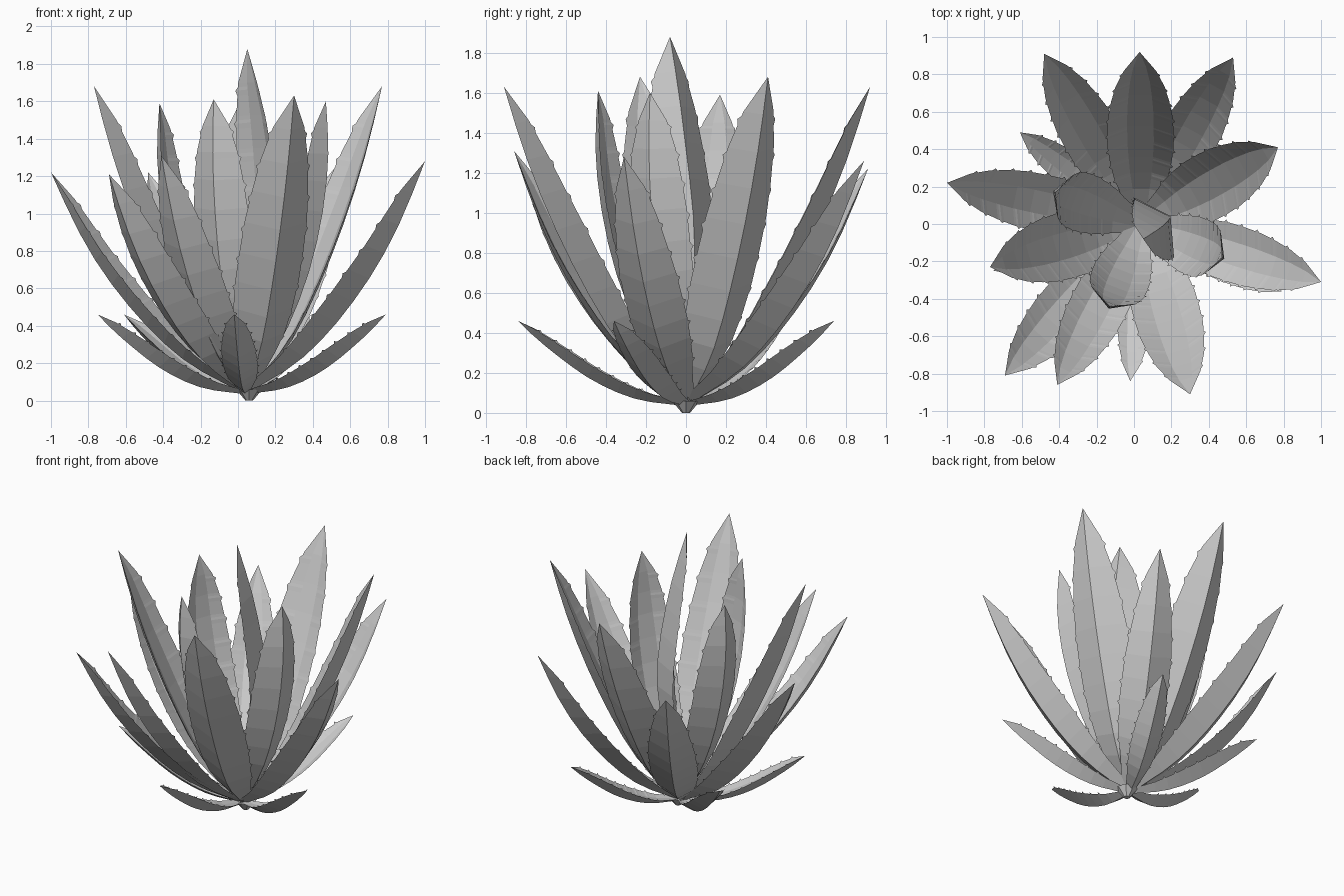
import bpy, bmesh
from mathutils import Vector

if "Cube" in bpy.data.objects:
    bpy.data.objects.remove(bpy.data.objects["Cube"])

BASE = Vector((0.04, 0.0, 0.04))
BANDS = 11  # flat bands along each leaf, one marginal tooth per band
WIDTH = [(0, .28), (.12, .5), (.3, .86), (.48, 1), (.65, .96), (.8, .78), (.91, .48), (1, .0)]


def width_at(t):
    for (a, wa), (b, wb) in zip(WIDTH, WIDTH[1:]):
        if t <= b:
            return wa + (wb - wa) * (t - a) / (b - a)
    return 0.0


def spline(pts, t):
    # Catmull-Rom through the path points
    n = len(pts) - 1
    i = min(int(t * n), n - 1)
    u = t * n - i
    p1, p2 = pts[i], pts[i + 1]
    p0 = pts[i - 1] if i > 0 else p1 * 2 - p2
    p3 = pts[i + 2] if i + 2 <= n else p2 * 2 - p1
    return 0.5 * (p1 * 2 + (p2 - p0) * u + (p0 * 2 - p1 * 5 + p2 * 4 - p3) * u * u
                  + (p1 * 3 - p0 - p2 * 3 + p3) * u ** 3)


def leaf(name, pts, facing, width, fold=0.45, thick=0.03):
    # folded blade: toothed margins, shallow channel on top, keel below
    side = Vector((-facing.y, facing.x, 0)).normalized()

    def section(t):
        p = spline(pts, t)
        tan = (spline(pts, min(t + .01, 1)) - spline(pts, max(t - .01, 0))).normalized()
        nor = tan.cross(side).normalized()
        w = width_at(t) * width / 2
        th = thick * width_at(t)
        up, out = nor * w * fold, side * w
        return [p + out + up, p + out * 0.4 + up * 0.48, p - out * 0.4 + up * 0.48,
                p - out + up, p - nor * th * 0.7]

    bm = bmesh.new()
    rings = []
    for i in range(BANDS):
        a, b = section(i / BANDS), section((i + 1) / BANDS)
        for f, tooth in ((0, 0), (.62, 0), (.78, .014), (.88, 0)):
            if f and i == BANDS - 1:
                continue
            ring = [x.lerp(y, f) for x, y in zip(a, b)]
            if tooth and i > 1:
                # teeth stay in the plane of the blade
                for j in (0, 3):
                    ring[j] += (ring[j] - ring[4]).normalized() * tooth
            rings.append([bm.verts.new(v) for v in ring])
    n = 5
    for a, b in zip(rings, rings[1:]):
        for j in range(n):
            m = (j + 1) % n
            bm.faces.new((a[j], a[m], b[m], b[j]))
    tip = bm.verts.new(pts[-1])
    for j in range(n):
        bm.faces.new((rings[-1][j], rings[-1][(j + 1) % n], tip))
    bm.faces.new(rings[0][::-1])
    bmesh.ops.recalc_face_normals(bm, faces=bm.faces)
    me = bpy.data.meshes.new(name)
    bm.to_mesh(me)
    bm.free()
    bpy.context.collection.objects.link(bpy.data.objects.new(name, me))


# each whorl: width, side profile (share of reach, share of height), leaf tips
WHORLS = {
    "ground_leaf": (.19, [(0, 0), (.28, .1), (.53, .32), (.76, .63), (1, 1)],
                    [(-.02, -.84, .46), (.79, -.36, .46), (.38, .74, .46),
                     (-.61, .49, .46), (-.75, -.25, .46)]),
    "outer_leaf": (.31, [(0, 0), (.29, .15), (.54, .36), (.78, .64), (1, 1)],
                   [(-1, .22, 1.22), (1, -.31, 1.28), (-.69, -.81, 1.21),
                    (-.48, .91, 1.22), (.53, .89, 1.26), (-.41, -.86, 1.31)]),
    "middle_leaf": (.36, [(0, 0), (.3, .16), (.56, .4), (.8, .69), (1, 1)],
                    [(-.77, -.23, 1.68), (.77, .41, 1.68), (.3, -.91, 1.63), (.03, .92, 1.63)]),
    "inner_leaf": (.32, [(0, 0), (.46, .21), (.8, .47), (.98, .75), (1, 1)],
                   [(-.42, .17, 1.59), (-.13, -.44, 1.61), (.47, -.18, 1.6)]),
}
for name, (width, prof, tips) in WHORLS.items():
    for i, tip in enumerate(tips):
        reach = Vector(tip) - BASE
        pts = [BASE + Vector((reach.x * r, reach.y * r, reach.z * z)) for r, z in prof]
        leaf(f"{name}_{i + 1}", pts, reach, width)

# upright heart leaf
heart = [Vector(p) for p in ((.04, 0, .04), (.13, .02, .45), (.18, .03, .9),
                             (.14, -.02, 1.4), (.05, -.08, 1.88))]
leaf("heart_leaf", heart, Vector((.83, .56, 0)), .38)

# short stem the leaves grow from
bpy.ops.mesh.primitive_cone_add(vertices=8, radius1=.02, radius2=.07, depth=.06, location=(.06, 0, .03))
bpy.context.object.name = "stem"
